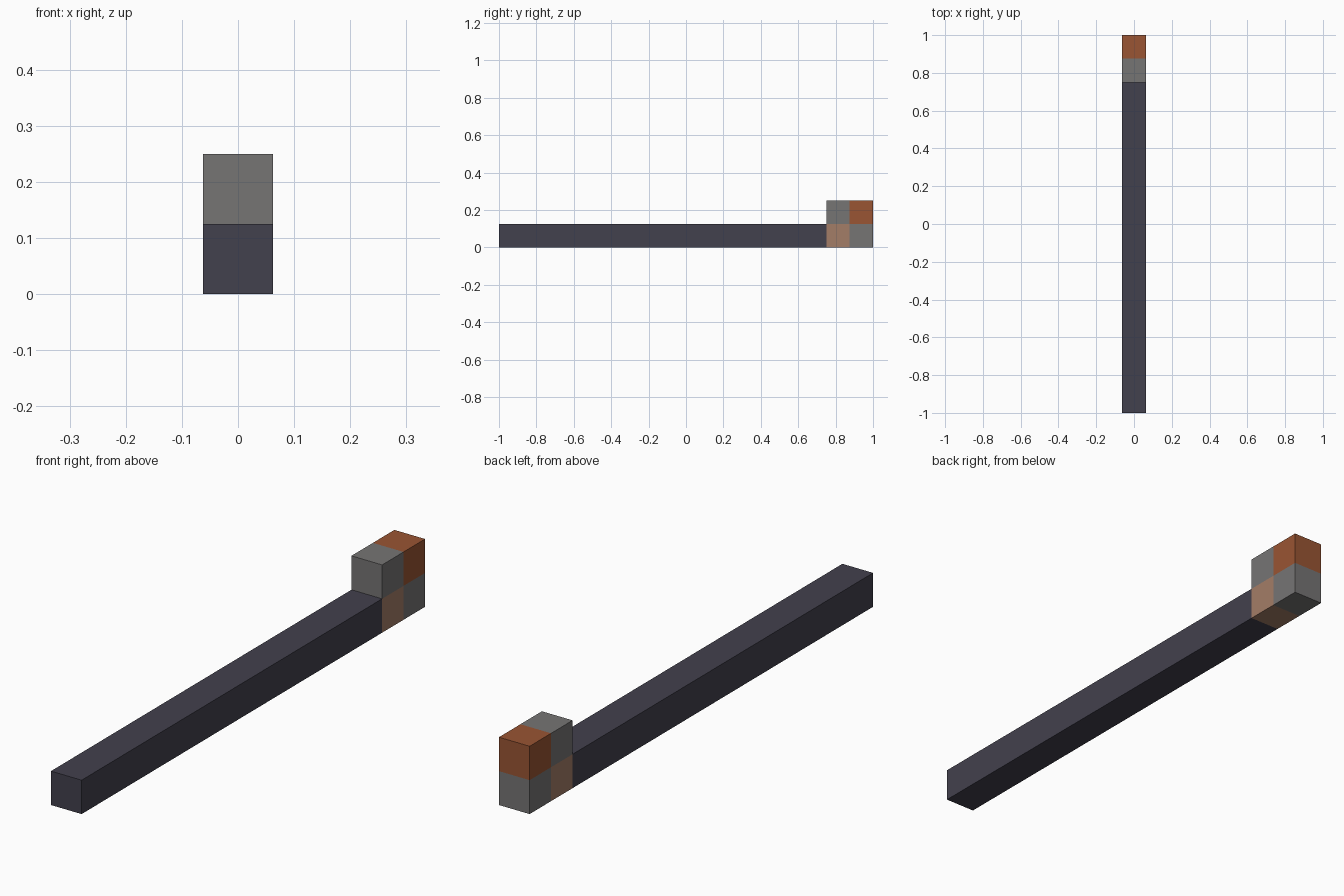
import bpy
import bmesh
from mathutils import Matrix, Vector

cube = bpy.data.objects.get("Cube")
if cube:
    bpy.data.objects.remove(cube, do_unlink=True)

WIDTH = 0.125            # side of one square cell
HEAD_FRONT = 0.75        # where the bar meets the head
HEAD_MID_Y = HEAD_FRONT + WIDTH


def material(name, rgb):
    mat = bpy.data.materials.new(name)
    mat.use_nodes = True
    mat.diffuse_color = (*rgb, 1)
    bsdf = mat.node_tree.nodes["Principled BSDF"]
    bsdf.inputs["Base Color"].default_value = (*rgb, 1)
    bsdf.inputs["Roughness"].default_value = 0.9
    return mat


def box(name, y0, y1, height, mats, cuts=(), rule=None):
    """Box on the ground, cut by (point, normal) planes and coloured by a rule."""
    bm = bmesh.new()
    size = Matrix.Diagonal((WIDTH, y1 - y0, height, 1))
    place = Matrix.Translation((0, (y0 + y1) / 2, height / 2))
    bmesh.ops.create_cube(bm, size=1, matrix=place @ size)
    for point, normal in cuts:
        bmesh.ops.bisect_plane(bm, geom=bm.verts[:] + bm.edges[:] + bm.faces[:],
                               plane_co=Vector(point), plane_no=Vector(normal))
    if rule:
        for face in bm.faces:
            face.material_index = rule(face.calc_center_median())
    mesh = bpy.data.meshes.new(name)
    bm.to_mesh(mesh)
    bm.free()
    for mat in mats:
        mesh.materials.append(mat)
    obj = bpy.data.objects.new(name, mesh)
    bpy.context.collection.objects.link(obj)
    return obj


dark = material("dark slate", (0.055, 0.052, 0.075))
grey = material("warm grey", (0.182, 0.177, 0.175))
rust = material("rust orange", (0.32, 0.09, 0.033))
tan = material("tan", (0.37, 0.205, 0.135))


# Head cells: tan low front, rust high back, grey on the other diagonal
def head_colour(centre):
    back, high = centre.y > HEAD_MID_Y, centre.z > WIDTH
    if back == high:
        return 1 if high else 2
    return 0


# Long bar
box("bar", -1, HEAD_FRONT, WIDTH, [dark])

# Checkered head block
box("head_block", HEAD_FRONT, 1, 2 * WIDTH, [grey, rust, tan],
    cuts=[((0, HEAD_MID_Y, 0), (0, 1, 0)), ((0, 0, WIDTH), (0, 0, 1))],
    rule=head_colour)
